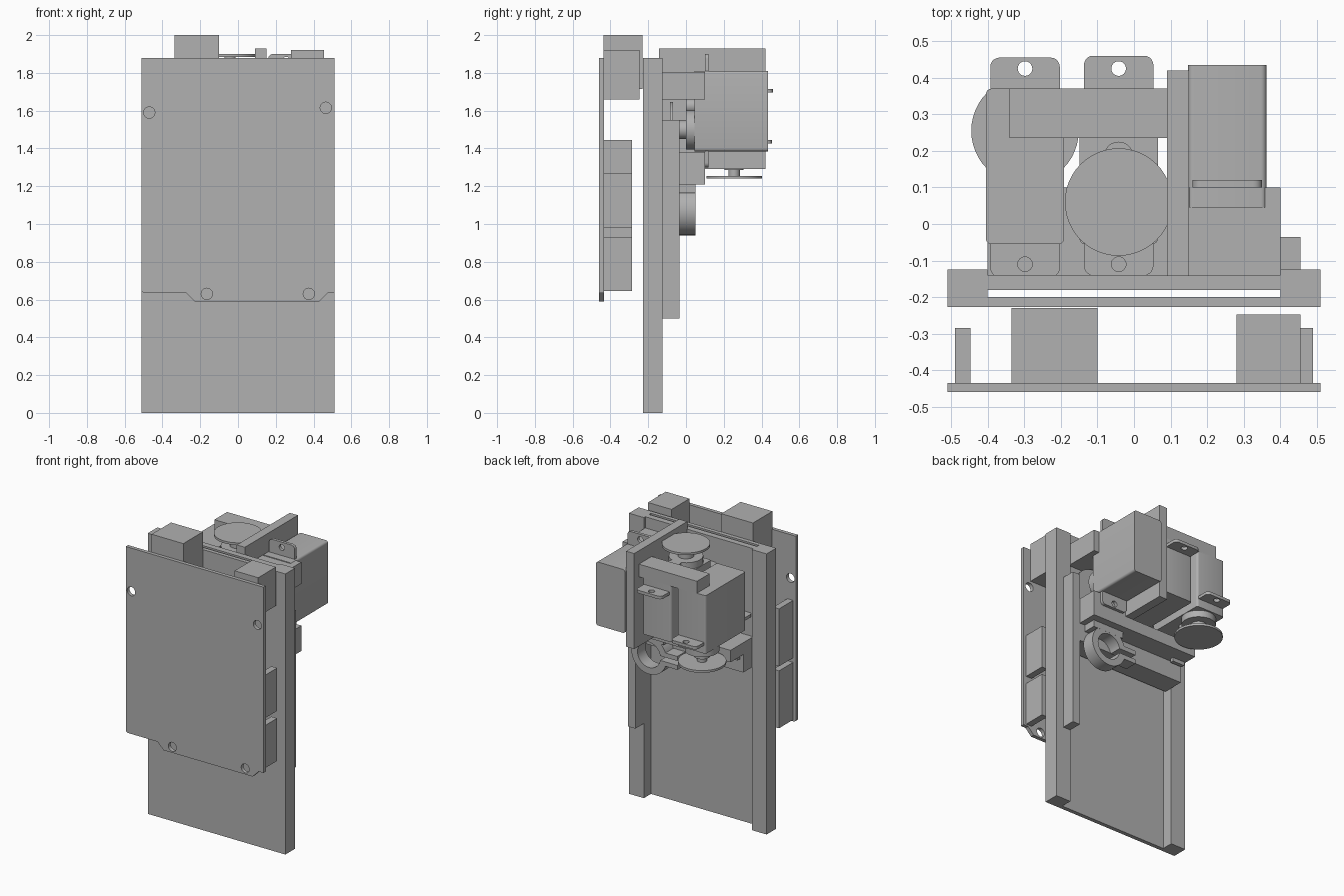
import bpy, bmesh
from math import pi, cos, sin, radians
from mathutils import Matrix

cube = bpy.data.objects.get("Cube")
if cube:
    bpy.data.objects.remove(cube, do_unlink=True)

grey = bpy.data.materials.new("plain_grey")
grey.use_nodes = True
colour = (0.44, 0.44, 0.44, 1)
grey.diffuse_color = colour
grey.node_tree.nodes["Principled BSDF"].inputs["Base Color"].default_value = colour


def add(name, mesh, matrix=Matrix()):
    mesh.materials.clear()
    mesh.materials.append(grey)
    mesh.transform(matrix)
    ob = bpy.data.objects.new(name, mesh)
    bpy.context.collection.objects.link(ob)
    return ob


def box(name, x, y, z, matrix=Matrix(), round_z=0):
    """Box from (min, max) ranges; optionally rounds its local z edges."""
    bm = bmesh.new()
    bmesh.ops.create_cube(bm, size=1)
    for v in bm.verts:
        v.co = [r[0] if c < 0 else r[1] for c, r in zip(v.co, (x, y, z))]
    if round_z:
        edges = [e for e in bm.edges if abs(e.verts[0].co.z - e.verts[1].co.z) > 1e-4]
        bmesh.ops.bevel(bm, geom=edges, offset=round_z, segments=4, profile=0.5, affect='EDGES')
    mesh = bpy.data.meshes.new(name)
    bm.to_mesh(mesh)
    bm.free()
    return add(name, mesh, matrix)


def cylinder(name, r, z0, z1, matrix, y=0):
    bm = bmesh.new()
    bmesh.ops.create_cone(bm, cap_ends=True, segments=48, radius1=r, radius2=r, depth=z1 - z0,
                          matrix=Matrix.Translation((0, y, (z0 + z1) / 2)))
    mesh = bpy.data.meshes.new(name)
    bm.to_mesh(mesh)
    bm.free()
    return add(name, mesh, matrix)


def arc(cx, cy, r, a0, a1, n=24):
    angles = [radians(a0 + (a1 - a0) * i / n) for i in range(n + 1)]
    return [(cx + r * cos(a), cy + r * sin(a)) for a in angles]


def plate(name, outline, holes, thick, matrix):
    """Flat outline with round holes (x, y, r), extruded about its middle."""
    curve = bpy.data.curves.new(name + "_outline", 'CURVE')
    curve.dimensions = '2D'
    curve.fill_mode = 'BOTH'
    curve.extrude = thick / 2
    for pts in [outline] + [arc(*h, 0, 360 - 15, 23) for h in holes]:
        spline = curve.splines.new('POLY')
        spline.points.add(len(pts) - 1)
        for p, (x, y) in zip(spline.points, pts):
            p.co = (x, y, 0, 1)
        spline.use_cyclic_u = True
    temp = bpy.data.objects.new(name + "_temp", curve)
    mesh = bpy.data.meshes.new_from_object(temp)
    bpy.data.objects.remove(temp)
    mesh.name = name
    return add(name, mesh, matrix)


UPRIGHT = Matrix.Rotation(pi / 2, 4, 'X')


def servo(name, location, turn):
    """Servo motor; the local origin is where its shaft crosses the flange."""
    m = Matrix.Translation(location) @ Matrix.Rotation(turn, 4, 'X')
    box(name + "_body", (-.107, .107), (-.115, .31), (-.325, .065), m, .015)
    w, lo, hi, r = .095, -.2, .4, .025
    outline = (arc(w - r, hi - r, r, 0, 90, 5) + arc(r - w, hi - r, r, 90, 180, 5)
               + arc(r - w, lo + r, r, 180, 270, 5) + arc(w - r, lo + r, r, 270, 360, 5))
    plate(name + "_flange", outline, [(0, -.17, .02), (0, .365, .02)], .02, m)
    cylinder(name + "_gear_housing", .105, .065, .11, m)
    cylinder(name + "_gear_bump", .04, .065, .11, m, .125)
    cylinder(name + "_shaft", .05, .11, .15, m)
    cylinder(name + "_spindle", .03, .15, .18, m)
    cylinder(name + "_horn", .147, .18, .195, m)


# Circuit board
outline = [(-.51, .645), (-.5, .635), (-.275, .635), (-.23, .59), (.43, .59),
           (.475, .635), (.51, .635), (.51, 1.88), (-.51, 1.88)]
holes = [(-.47, 1.59, .03), (.465, 1.615, .03), (-.165, .63, .03), (.375, .63, .03)]
plate("circuit_board", outline, holes, .025, Matrix.Translation((0, -.447, 0)) @ UPRIGHT)
box("data_socket", (-.335, -.1), (-.436, -.23), (1.715, 2))
box("power_socket", (.28, .455), (-.436, -.247), (1.66, 1.92))
for i, z in enumerate([(.645, .93), (.98, 1.267)]):
    box(f"left_pin_header_{i}", (.447, .49), (-.436, -.285), z)
for i, z in enumerate([(.645, 1.03), (1.06, 1.445)]):
    box(f"right_pin_header_{i}", (-.49, -.447), (-.436, -.285), z)

# Back plate with side rails and toothless rack
box("back_plate", (-.51, .51), (-.227, -.2), (0, 1.88))
for side, x in (("left", (.4, .51)), ("right", (-.51, -.4))):
    box(side + "_rail", x, (-.2, -.125), (0, 1.88))
box("rack_bar", (.4, .455), (-.125, -.035), (.5, 1.55))

# Sliding carriage
box("carriage_plate", (-.4, .4), (-.18, -.14), (1.09, 1.88))
box("carriage_foot", (-.4, .4), (-.14, -.035), (1.09, 1.21))
box("carriage_shelf", (-.4, .4), (-.14, .1), (1.21, 1.29))
box("lower_servo_mount", (.09, .4), (-.14, .1), (1.29, 1.38))
box("upper_servo_mount", (.15, .4), (-.14, .1), (1.66, 1.805))
box("middle_wall", (.09, .15), (-.142, .42), (1.29, 1.93))
box("rear_bracket", (-.34, .09), (.235, .37), (1.755, 1.84))

# Split clamp ring with two ears
cx, cz, ro, ri = .24, 1.07, .13, .085
ring = (arc(cx, cz, ro, 200, 520, 40) + [(.03, cz + .045), (.03, cz + .015)]
        + arc(cx, cz, ri, 530, 190, 40) + [(.03, cz - .015), (.03, cz - .045)])
plate("clamp_ring", ring, [], .085, Matrix.Translation((0, .007, 0)) @ UPRIGHT)
box("clamp_stem", (.13, .36), (-.035, .05), (1.165, 1.215))
box("small_hook", (-.39, -.3), (-.015, .01), (1.185, 1.22))

# Three servo motors
servo("slide_servo", (.255, .11, 1.5), pi / 2)
servo("upper_servo", (-.042, .06, 1.705), 0)
servo("lower_servo", (-.298, .255, 1.435), pi)

# Smooth curved sides, sharp corners
bpy.ops.object.select_all(action='DESELECT')
for ob in bpy.context.collection.objects:
    if ob.type == 'MESH' and grey.name in ob.data.materials:
        ob.select_set(True)
        bpy.context.view_layer.objects.active = ob
bpy.ops.object.shade_smooth_by_angle(angle=radians(35))
